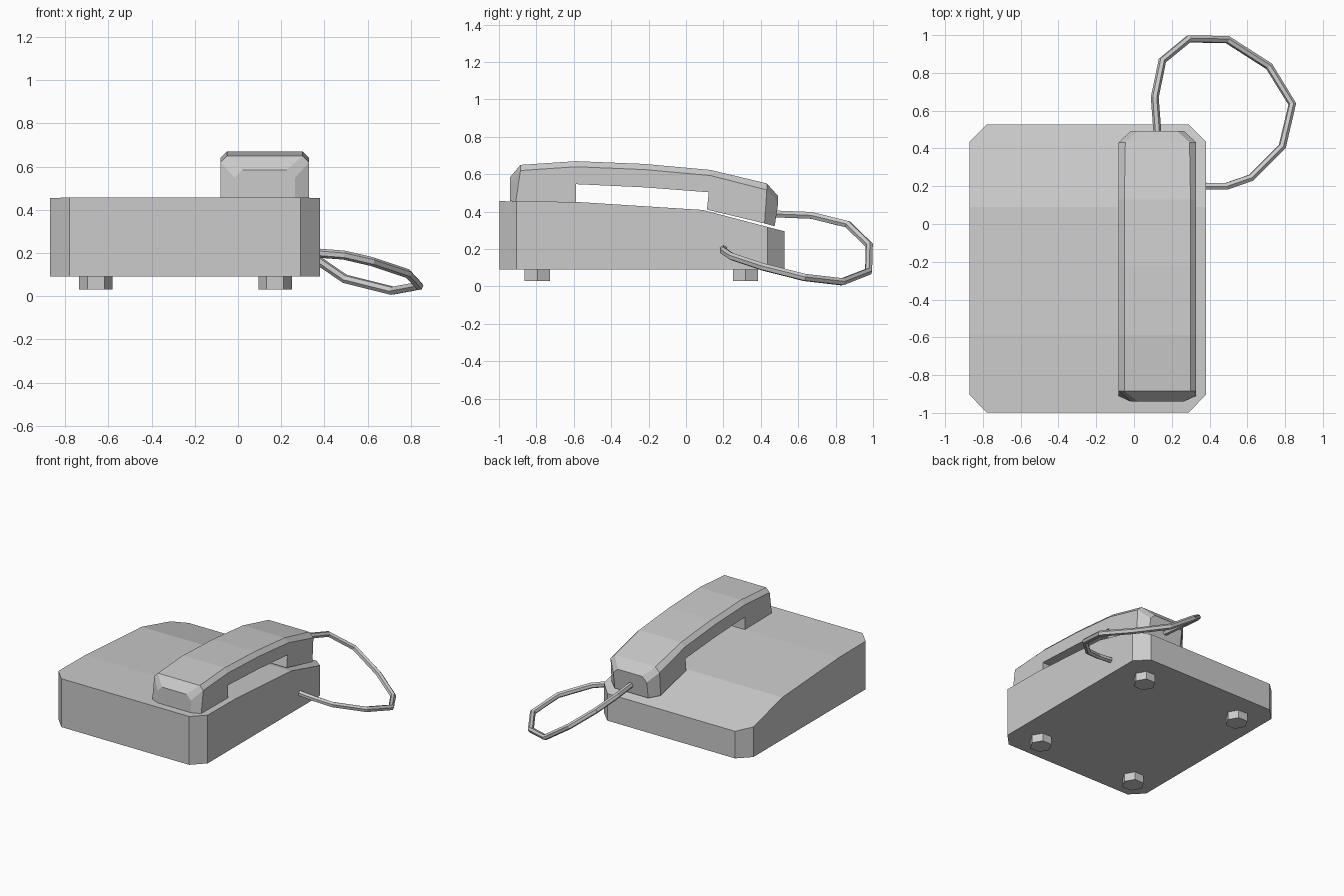
import bpy, bmesh, math
from mathutils import Matrix

if "Cube" in bpy.data.objects:
    bpy.data.objects.remove(bpy.data.objects["Cube"])


def mesh_object(name, bm):
    bmesh.ops.recalc_face_normals(bm, faces=bm.faces)
    mesh = bpy.data.meshes.new(name)
    bm.to_mesh(mesh)
    bm.free()
    obj = bpy.data.objects.new(name, mesh)
    bpy.context.collection.objects.link(obj)
    return obj


def loft(name, rings):
    """Skin equal-length rings of points and cap both ends."""
    bm = bmesh.new()
    rows = [[bm.verts.new(p) for p in ring] for ring in rings]
    n = len(rows[0])
    for a, b in zip(rows, rows[1:]):
        for i in range(n):
            j = (i + 1) % n
            bm.faces.new((a[i], a[j], b[j], b[i]))
    bm.faces.new(rows[0])
    bm.faces.new(rows[-1])
    bmesh.ops.remove_doubles(bm, verts=bm.verts, dist=0.0005)
    return mesh_object(name, bm)


# Base housing: clipped corners, top sloping down to the back (y, half width, top z)
BASE_X, BASE_Z = -0.245, 0.09
stations = [(-0.998, 0.535, 0.456), (-0.905, 0.625, 0.455), (-0.585, 0.625, 0.452),
            (0.09, 0.625, 0.409), (0.437, 0.625, 0.318), (0.527, 0.535, 0.295)]
loft("base_housing", [[(BASE_X - w, y, BASE_Z), (BASE_X + w, y, BASE_Z),
                       (BASE_X + w, y, z), (BASE_X - w, y, z)]
                      for y, w, z in stations])

# Handset: chamfered bar with a stepped underside
HAND_X = 0.124


def hand_ring(yb, zb, yt, zt, w=0.205, bevel=0.03):
    half = [(w, yb, zb), (w, yt, zt - bevel), (w - bevel, yt, zt)]
    return ([(HAND_X - x, y, z) for x, y, z in half]
            + [(HAND_X + x, y, z) for x, y, z in reversed(half)])


loft("handset", [
    hand_ring(-0.94, 0.456, -0.94, 0.585, 0.14, 0.037),
    hand_ring(-0.91, 0.455, -0.885, 0.65),
    hand_ring(-0.587, 0.45, -0.587, 0.67),
    hand_ring(-0.587, 0.547, -0.587, 0.67),
    hand_ring(-0.222, 0.53, -0.222, 0.655),
    hand_ring(0.131, 0.503, 0.131, 0.623),
    hand_ring(0.112, 0.411, 0.131, 0.623),
    hand_ring(0.42, 0.337, 0.432, 0.551, bevel=0.035),
    hand_ring(0.474, 0.322, 0.493, 0.483, 0.14, 0.037),
])

# Four hexagonal feet
for side, x in (("left", -0.658), ("right", 0.172)):
    for end, y in (("front", -0.795), ("back", 0.318)):
        bm = bmesh.new()
        bmesh.ops.create_cone(bm, cap_ends=True, segments=6, radius1=0.078,
                              radius2=0.078, depth=0.065,
                              matrix=Matrix.Translation((x, y, 0.0625))
                              @ Matrix.Rotation(math.radians(30), 4, "Z"))
        # keep a corner pointing along x
        if max(v.co.x for v in bm.verts) - x < 0.075:
            bmesh.ops.rotate(bm, verts=bm.verts, cent=(x, y, 0),
                             matrix=Matrix.Rotation(math.radians(30), 3, "Z"))
        mesh_object(f"{end}_{side}_foot", bm)

# Looping cord from the back of the handset to the side of the base
path = [(0.125, 0.47, 0.388), (0.11, 0.67, 0.38), (0.15, 0.865, 0.332),
        (0.29, 0.98, 0.22), (0.495, 0.976, 0.08), (0.715, 0.835, 0.025),
        (0.838, 0.635, 0.048), (0.785, 0.41, 0.105), (0.62, 0.245, 0.16),
        (0.49, 0.2, 0.19), (0.36, 0.2, 0.2)]
curve = bpy.data.curves.new("cord", "CURVE")
curve.dimensions = "3D"
curve.bevel_depth = 0.021
curve.bevel_resolution = 1
curve.use_fill_caps = True
spline = curve.splines.new("POLY")
spline.points.add(len(path) - 1)
spline.use_smooth = False
for point, co in zip(spline.points, path):
    point.co = (*co, 1)
cord = bpy.data.objects.new("cord", curve)
bpy.context.collection.objects.link(cord)
bpy.context.view_layer.objects.active = cord
cord.select_set(True)
bpy.ops.object.convert(target="MESH")
